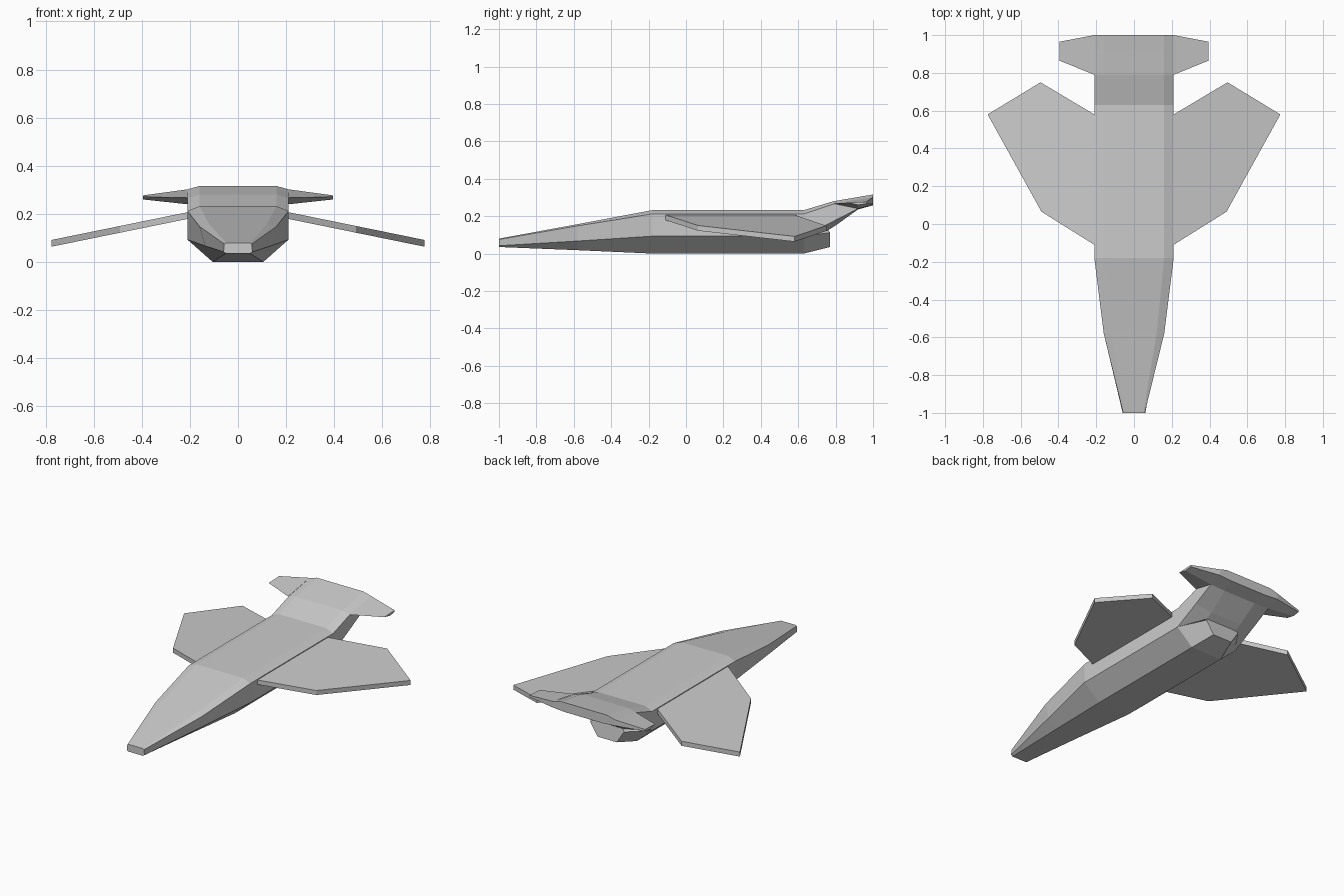
import bpy, bmesh

if "Cube" in bpy.data.objects:
    bpy.data.objects.remove(bpy.data.objects["Cube"])

grey = bpy.data.materials.new("hull grey")
grey.diffuse_color = (0.6, 0.6, 0.6, 1)
grey.use_nodes = True
grey.node_tree.nodes["Principled BSDF"].inputs["Base Color"].default_value = grey.diffuse_color


def finish(name, bm):
    bmesh.ops.recalc_face_normals(bm, faces=bm.faces)
    me = bpy.data.meshes.new(name)
    bm.to_mesh(me)
    bm.free()
    me.materials.append(grey)
    ob = bpy.data.objects.new(name, me)
    bpy.context.collection.objects.link(ob)
    return ob


def loft(name, rings, first_cap=True, last_cap=True):
    """Skin a list of closed rings of 3D points."""
    bm = bmesh.new()
    vs = [[bm.verts.new(p) for p in r] for r in rings]
    n = len(vs[0])
    for a, b in zip(vs, vs[1:]):
        for i in range(n):
            j = (i + 1) % n
            bm.faces.new((a[i], a[j], b[j], b[i]))
    if first_cap:
        bm.faces.new(vs[0])
    if last_cap:
        bm.faces.new(vs[-1])
    return finish(name, bm)


def ring(half):
    """Mirror a half section across x = 0."""
    return half + [(-x, y, z) for x, y, z in reversed(half)]


def section(y, *pts):
    return [(x, y, z) for x, z in pts]


# Hull: each half section is roof edge, shoulder, chine, keel edge
main = ((.16, .232), (.21, .212), (.21, .093), (.105, 0))
hull = [section(-1, (.05, .08), (.057, .075), (.06, .042), (.05, .035)),
        section(-.58, (.12, .157), (.16, .148), (.137, .067), (.078, .018)),
        section(-.18, *main),
        section(.63, *main)]
loft("fuselage", [ring(h) for h in hull], True, False)

# Tail boom sweeping up from the back of the hull
boom = [[(.16, .63, .232), (.21, .63, .212), (.21, .63, .093), (.105, .76, .125)],
        [(.16, .79, .28), (.21, .79, .265), (.21, .79, .173), (.105, .80, .15)],
        [(.16, .92, .302), (.21, .92, .287), (.21, .92, .24), (.11, .92, .236)],
        [(.16, 1, .316), (.21, 1, .302), (.21, 1, .264), (.13, 1, .258)]]
loft("tail_boom", [ring(h) for h in boom], False, True)

# Tapered engine end below the boom
engine = [[(.105, .63, .15), (.21, .63, .093), (.105, .63, 0)],
          [(.10, .76, .128), (.115, .77, .112), (.065, .77, .035)]]
loft("engine_block", [ring(h) for h in engine], False, True)

# Wings and tail fins on both sides
wing = [(.19, -.122), (.21, -.11), (.49, .065), (.775, .58), (.495, .75), (.21, .58), (.19, .568)]
fin_root = [(.79, .267), (1, .302), (1, .264), (.92, .24)]
fin_tip = [(.865, .272), (.965, .277), (.965, .266), (.92, .26)]
for side, s in (("right", 1), ("left", -1)):
    top = [(s * x, y, .207 - .204 * (x - .21)) for x, y in wing]
    loft(side + "_wing", [top, [(x, y, z - .028) for x, y, z in top]])
    loft(side + "_tail_fin", [[(s * .21, y, z) for y, z in fin_root],
                              [(s * .395, y, z) for y, z in fin_tip]], False, True)
